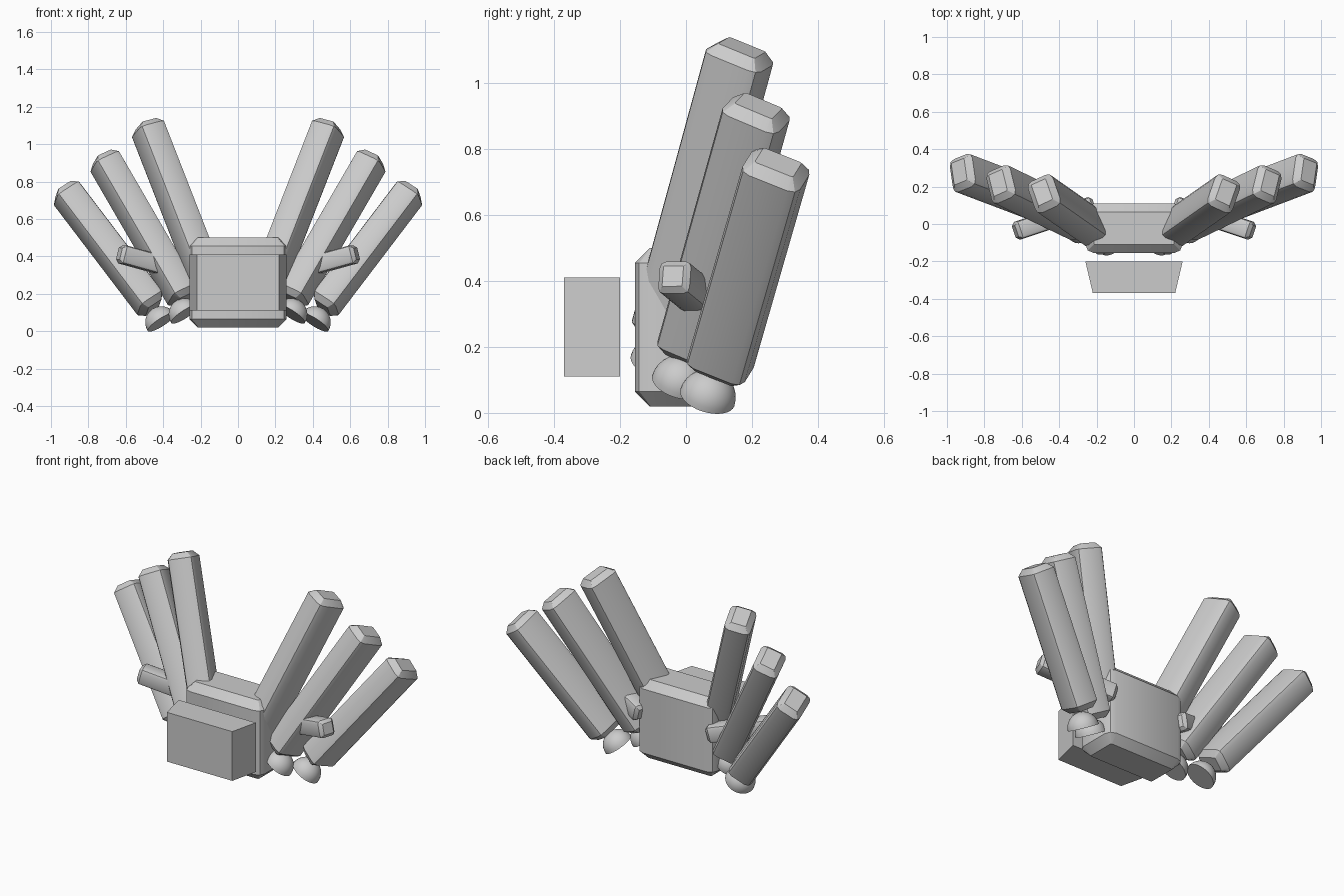
import bpy, bmesh
from mathutils import Vector, Matrix

cube = bpy.data.objects.get("Cube")
if cube:
    bpy.data.objects.remove(cube, do_unlink=True)

grey = bpy.data.materials.new("plain_grey")
grey.use_nodes = True
grey.diffuse_color = (0.6, 0.6, 0.6, 1)
grey.node_tree.nodes["Principled BSDF"].inputs["Base Color"].default_value = (0.6, 0.6, 0.6, 1)


def finish(bm, name, mirror=False):
    bmesh.ops.recalc_face_normals(bm, faces=bm.faces)
    mesh = bpy.data.meshes.new(name)
    bm.to_mesh(mesh)
    bm.free()
    mesh.materials.append(grey)
    obj = bpy.data.objects.new(name, mesh)
    bpy.context.collection.objects.link(obj)
    bpy.ops.object.select_all(action="DESELECT")
    obj.select_set(True)
    bpy.context.view_layer.objects.active = obj
    bpy.ops.object.shade_smooth_by_angle(angle=0.5)
    if mirror:
        obj.modifiers.new("both_sides", "MIRROR")
    return obj


def soft_box(size, bevel):
    """Box with rounded upright edges and plain chamfers around both ends."""
    bm = bmesh.new()
    bmesh.ops.create_cube(bm, size=1)
    bmesh.ops.scale(bm, vec=size, verts=bm.verts)
    for upright, steps in ((True, 2), (False, 1)):
        edges = [e for e in bm.edges
                 if (abs(e.verts[0].co.z - e.verts[1].co.z) > 0.001) == upright]
        bmesh.ops.bevel(bm, geom=edges, offset=bevel, segments=steps,
                        profile=0.5, affect="EDGES")
    return bm


def frame(axis, depth, centre):
    """Matrix whose z runs along axis and whose y leans toward depth."""
    z = axis.normalized()
    y = (depth - depth.dot(z) * z).normalized()
    m = Matrix((y.cross(z), y, z)).transposed().to_4x4()
    m.translation = centre
    return m


def bar(name, start, end, depth, width, thick, bevel):
    a, b = Vector(start), Vector(end)
    bm = soft_box((width, thick, (b - a).length), bevel)
    bm.transform(frame(b - a, Vector(depth), (a + b) / 2))
    finish(bm, name, mirror=True)


def dome(name, centre, axis, radius):
    # Half ball with a flat disc on its lower side
    bm = bmesh.new()
    bmesh.ops.create_uvsphere(bm, u_segments=32, v_segments=16, radius=radius)
    bmesh.ops.bisect_plane(bm, geom=bm.verts[:] + bm.edges[:] + bm.faces[:],
                           plane_co=(0, 0, 0), plane_no=(0, 0, 1), clear_inner=True)
    bmesh.ops.holes_fill(bm, edges=[e for e in bm.edges if e.is_boundary])
    bm.transform(frame(Vector(axis), Vector((0, 1, 0)), Vector(centre)))
    finish(bm, name, mirror=True)


# Central body
body = soft_box((0.52, 0.265, 0.48), 0.045)
bmesh.ops.translate(body, vec=(0, -0.0225, 0.26), verts=body.verts)
finish(body, "body")

# Floating front block, narrower toward the front
block = bmesh.new()
bmesh.ops.create_cube(block, size=1)
for v in block.verts:
    front = v.co.y < 0
    v.co = ((0.44 if front else 0.52) * v.co.x, -0.37 if front else -0.2, 0.26 + 0.3 * v.co.z)
finish(block, "front_block")

# Fanned pillars: name, foot, tip, depth direction, dome centre
pillars = [
    ("inner", (0.15, -0.07, 0.23), (0.492, 0.17, 1.108), (0.35, 1, -0.41), (0.135, -0.085, 0.15)),
    ("middle", (0.285, 0.007, 0.17), (0.727, 0.22, 0.932), (0.25, 1, -0.41), (0.285, -0.02, 0.09)),
    ("outer", (0.452, 0.097, 0.125), (0.935, 0.28, 0.76), (0.15, 1, -0.39), (0.41, 0.065, 0.047)),
]
for name, foot, tip, depth, joint in pillars:
    bar(name + "_pillars", foot, tip, depth, 0.15, 0.19, 0.032)
    dome(name + "_joints", joint, (0.53, 0.25, 0.82), 0.086)

# Short cross arms threaded between the pillars
bar("cross_arms", (0.22, 0.1, 0.30), (0.635, -0.04, 0.415), (0.3, 1, 0), 0.1, 0.1, 0.018)
